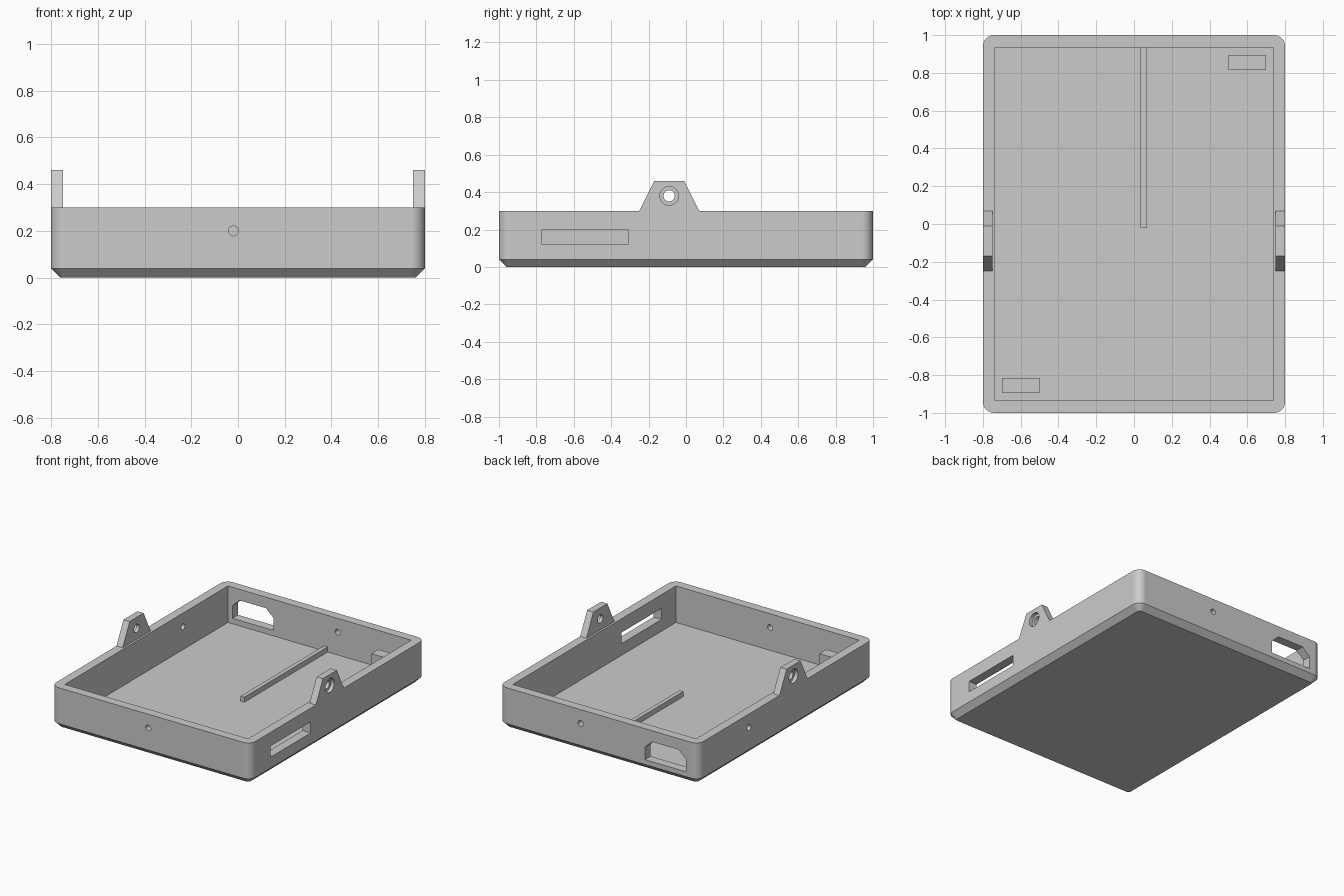
import bpy, bmesh, math
from mathutils import Matrix, Vector

cube = bpy.data.objects.get("Cube")
if cube:
    bpy.data.objects.remove(cube, do_unlink=True)

grey = bpy.data.materials.new("plain_grey")
grey.use_nodes = True
colour = (0.6, 0.6, 0.6, 1)
grey.diffuse_color = colour
grey.node_tree.nodes["Principled BSDF"].inputs["Base Color"].default_value = colour


def finish(name, bm):
    bmesh.ops.recalc_face_normals(bm, faces=bm.faces)
    mesh = bpy.data.meshes.new(name)
    bm.to_mesh(mesh)
    bm.free()
    obj = bpy.data.objects.new(name, mesh)
    mesh.materials.append(grey)
    bpy.context.collection.objects.link(obj)
    return obj


def loft(name, rings):
    """Closed solid through matching rings of points."""
    bm = bmesh.new()
    loops = [[bm.verts.new(p) for p in ring] for ring in rings]
    n = len(loops[0])
    for a, b in zip(loops, loops[1:]):
        for i in range(n):
            j = (i + 1) % n
            bm.faces.new((a[i], a[j], b[j], b[i]))
    bm.faces.new(loops[0])
    bm.faces.new(loops[-1])
    return finish(name, bm)


def box(name, x0, x1, y0, y1, z0, z1):
    ring = [(x0, y0), (x1, y0), (x1, y1), (x0, y1)]
    return loft(name, [[(x, y, z) for x, y in ring] for z in (z0, z1)])


def rod(name, centre, axis, radius, length):
    bm = bmesh.new()
    turn = Vector((0, 0, 1)).rotation_difference(Vector(axis)).to_matrix().to_4x4()
    bmesh.ops.create_cone(bm, cap_ends=True, segments=32, radius1=radius,
                          radius2=radius, depth=length,
                          matrix=Matrix.Translation(centre) @ turn)
    return finish(name, bm)


def select(obj):
    bpy.ops.object.select_all(action='DESELECT')
    obj.select_set(True)
    bpy.context.view_layer.objects.active = obj


def cut(obj, cutters):
    select(obj)
    for c in cutters:
        mod = obj.modifiers.new("cut", 'BOOLEAN')
        mod.operation, mod.solver, mod.object = 'DIFFERENCE', 'EXACT', c
        bpy.ops.object.modifier_apply(modifier=mod.name)
        bpy.data.objects.remove(c, do_unlink=True)


def smooth(obj):
    select(obj)
    bpy.ops.object.shade_smooth_by_angle(angle=math.radians(30))
    mod = obj.modifiers.new("even_shading", 'WEIGHTED_NORMAL')
    mod.keep_sharp = True


# Tray shell: rounded rectangle with a chamfered underside
HX, HY, TOP, FLOOR, WALL, R, CH = 0.8, 1.0, 0.30, 0.035, 0.065, 0.06, 0.04


def rounded_ring(inset, z, steps=8):
    points = []
    for k, (sx, sy) in enumerate([(1, 1), (-1, 1), (-1, -1), (1, -1)]):
        for i in range(steps + 1):
            a = math.pi / 2 * (k + i / steps)
            points.append((sx * (HX - R) + (R - inset) * math.cos(a),
                           sy * (HY - R) + (R - inset) * math.sin(a), z))
    return points


tray = loft("tray", [rounded_ring(CH, 0), rounded_ring(0, CH), rounded_ring(0, TOP)])

# Cavity, side slot, socket opening in the back wall and small wall holes
ix, iy = HX - WALL, HY - WALL
socket = [(-0.70, 0.075), (-0.37, 0.075), (-0.37, 0.165), (-0.43, 0.22),
          (-0.64, 0.22), (-0.70, 0.165)]
cut(tray, [
    box("cavity", -ix, ix, -iy, iy, FLOOR, 0.5),
    box("slot", 0.7, 0.9, -0.77, -0.31, 0.12, 0.20),
    loft("socket_opening", [[(x, y, z) for x, z in socket] for y in (0.9, 1.1)]),
    rod("front_hole", (-0.02, -HY, 0.2), (0, 1, 0), 0.021, 0.3),
    rod("back_hole", (0.145, HY, 0.2), (0, 1, 0), 0.021, 0.3),
    rod("left_hole", (-HX, 0.42, 0.2), (1, 0, 0), 0.021, 0.3),
])
smooth(tray)

# Hinge ears with a counterbored hole, one on each long side
ear = [(-0.25, TOP), (0.07, TOP), (-0.01, 0.46), (-0.17, 0.46)]
for name, s in (("left_ear", 1), ("right_ear", -1)):
    obj = loft(name, [[(s * x, y, z) for y, z in ear] for x in (0.75, HX)])
    cut(obj, [
        rod("pin_hole", (s * HX, -0.09, 0.38), (1, 0, 0), 0.03, 0.3),
        rod("counterbore", (s * HX, -0.09, 0.38), (1, 0, 0), 0.05, 0.05),
    ])
    smooth(obj)

# Floor rib and two support blocks
box("floor_rib", 0.035, 0.065, -0.02, iy, FLOOR - 0.005, 0.072)
for name, s in (("back_block", 1), ("front_block", -1)):
    xs, ys = sorted((s * 0.5, s * 0.7)), sorted((s * 0.815, s * 0.895))
    box(name, *xs, *ys, FLOOR - 0.005, 0.185)
